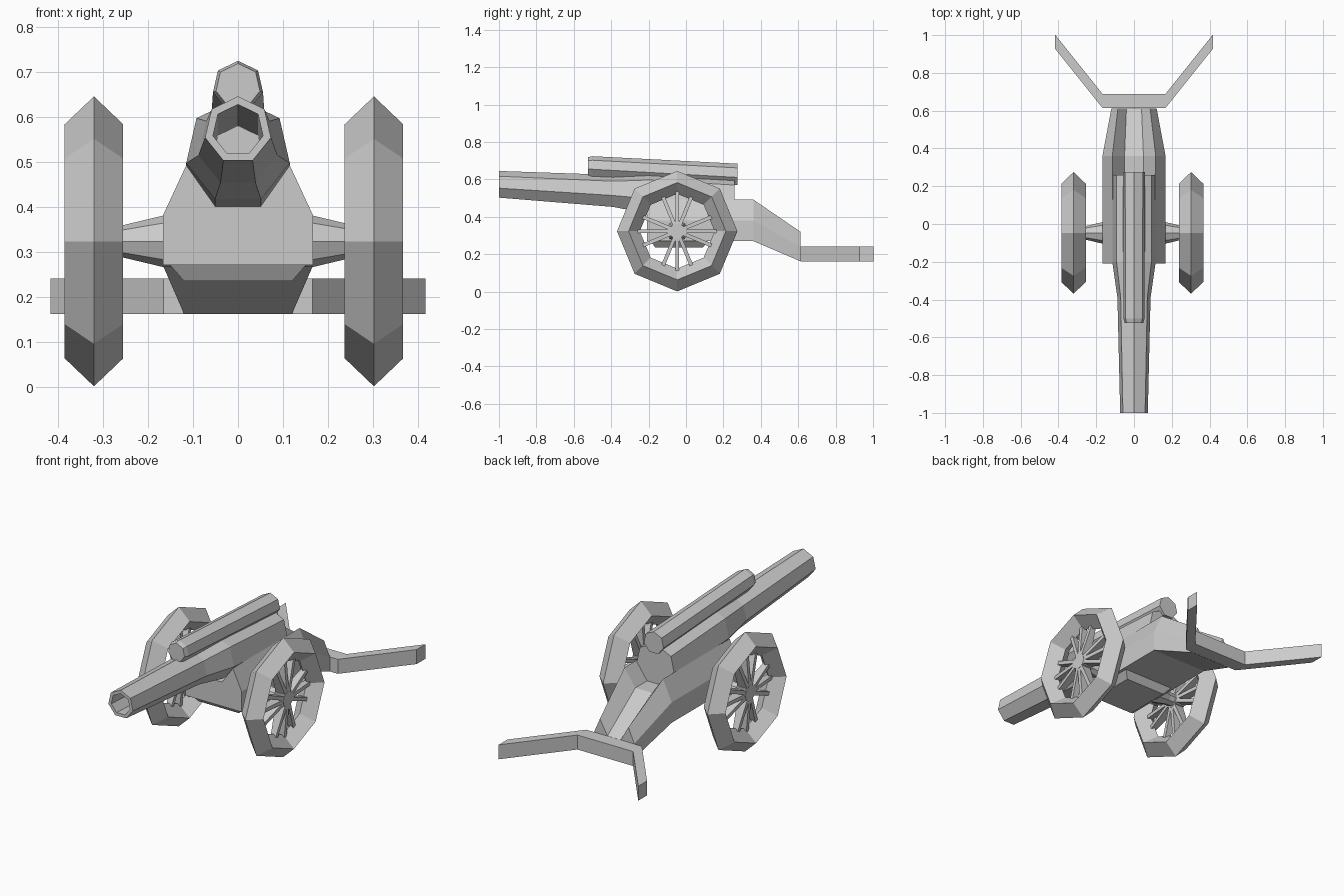
import bpy, bmesh
from math import sin, cos, pi, radians
from mathutils import Matrix, Vector

if "Cube" in bpy.data.objects:
    bpy.data.objects.remove(bpy.data.objects["Cube"])


def make_object(name, bm):
    bmesh.ops.recalc_face_normals(bm, faces=bm.faces)
    mesh = bpy.data.meshes.new(name)
    bm.to_mesh(mesh)
    bm.free()
    obj = bpy.data.objects.new(name, mesh)
    bpy.context.collection.objects.link(obj)
    return obj


def loft(bm, rings, closed=False):
    """Skin a list of point rings; cap both ends unless closed into a loop."""
    rows = [[bm.verts.new(p) for p in ring] for ring in rings]
    n = len(rows[0])
    pairs = list(zip(rows, rows[1:])) + ([(rows[-1], rows[0])] if closed else [])
    for a, b in pairs:
        for i in range(n):
            j = (i + 1) % n
            bm.faces.new((a[i], a[j], b[j], b[i]))
    if not closed:
        bm.faces.new(rows[0])
        bm.faces.new(rows[-1])


def heptagon(y, z, r):
    return [(r * sin(2 * pi * i / 7), y, z + r * cos(2 * pi * i / 7)) for i in range(7)]


def tube(name, sections):
    bm = bmesh.new()
    loft(bm, [heptagon(*s) for s in sections])
    return make_object(name, bm)


# Main barrel with a deep bore, and the recoil cylinder above it
tube("barrel", [(0.26, 0.496, 0.118), (-0.2, 0.523, 0.118), (-0.39, 0.534, 0.09),
                (-1.0, 0.57, 0.075), (-1.0, 0.57, 0.057), (-0.2, 0.523, 0.057)])
tube("recoil_cylinder", [(0.275, 0.624, 0.06), (-0.5, 0.667, 0.057), (-0.525, 0.668, 0.05)])


# Carriage body: a cradle section that tapers down into the trail
def carriage_section(y, half):
    return [(x, y, z) for x, z in half] + [(-x, y, z) for x, z in reversed(half)]


cradle = [(0.167, 0.27), (0.167, 0.38), (0.115, 0.492), (0.05, 0.40)]
trail = [(0.12, 0.162), (0.12, 0.24), (0.085, 0.32), (0.04, 0.24)]
bm = bmesh.new()
loft(bm, [carriage_section(-0.208, cradle), carriage_section(0.36, cradle),
          carriage_section(0.612, trail)])
make_object("carriage", bm)

# Belly plate under the carriage
bm = bmesh.new()
loft(bm, [[(sx * w, y, z) for sx, y in ((-1, y0), (1, y0), (1, y1), (-1, y1))]
          for w, y0, y1, z in ((0.155, -0.19, 0.12, 0.275), (0.12, -0.165, 0.09, 0.235))])
make_object("belly_plate", bm)

# Trail spade: crossbar with two swept wings
path = [(-0.417, 0.927), (-0.166, 0.613), (0.166, 0.613), (0.417, 0.927)]
bm = bmesh.new()
loft(bm, [[(x, y, 0.162), (x, y + 0.075, 0.162), (x, y + 0.075, 0.24), (x, y, 0.24)]
          for x, y in path])
make_object("trail_spade", bm)

WHEEL_Y, WHEEL_Z = -0.047, 0.323


def x_ring(x, r, n=8):
    return [(x, WHEEL_Y + r * sin(2 * pi * i / n), WHEEL_Z + r * cos(2 * pi * i / n))
            for i in range(n)]


for side, cx in (("left", -0.32), ("right", 0.302)):
    s = 1 if cx > 0 else -1

    # Tapered axle stub
    bm = bmesh.new()
    loft(bm, [x_ring(s * 0.12, 0.058), x_ring(s * 0.167, 0.057),
              x_ring(s * 0.255, 0.036), x_ring(cx, 0.033)])
    make_object(side + "_axle", bm)

    # Octagonal rim with a diamond cross-section
    bm = bmesh.new()
    loft(bm, [x_ring(cx + dx, r) for dx, r in
              ((0, 0.322), (0.065, 0.26), (0, 0.2), (-0.065, 0.26))], closed=True)
    make_object(side + "_wheel_rim", bm)

    # Hub
    bm = bmesh.new()
    loft(bm, [x_ring(cx - 0.03, 0.042), x_ring(cx + 0.03, 0.042)])
    make_object(side + "_wheel_hub", bm)

    # Tapered spokes
    bm = bmesh.new()
    angles = [0, 90, 180, 270] + [22.5 + 45 * i for i in range(8)]
    for a in angles:
        m = Matrix.Translation((cx, WHEEL_Y, WHEEL_Z)) @ Matrix.Rotation(radians(a), 4, 'X')
        loft(bm, [[m @ Vector((dx * d, dy * 0.01, r)) for dx, dy in
                   ((-1, -1), (1, -1), (1, 1), (-1, 1))]
                  for d, r in ((0.03, 0.02), (0.012, 0.228))])
    make_object(side + "_wheel_spokes", bm)
